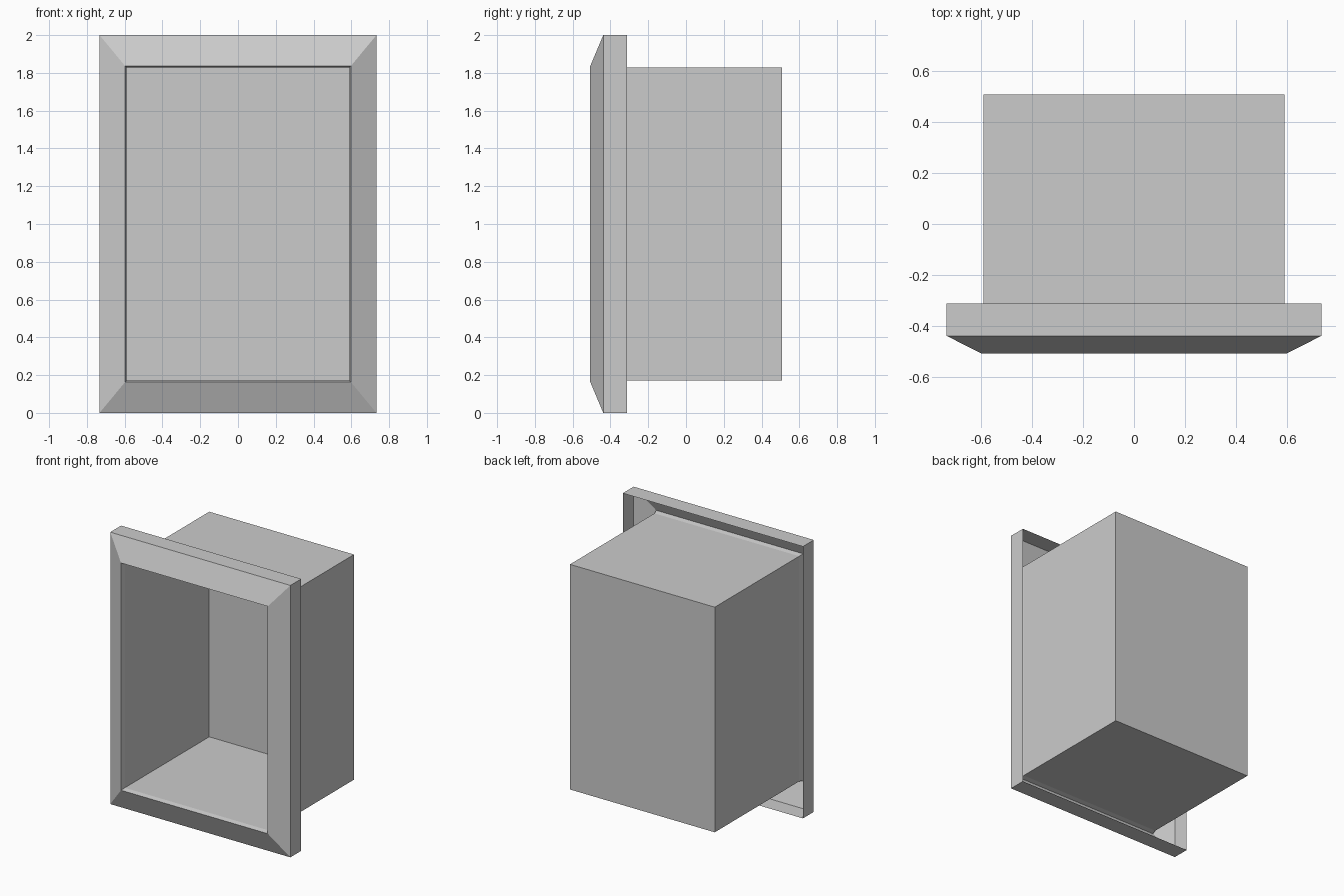
import bpy, bmesh

if "Cube" in bpy.data.objects:
    bpy.data.objects.remove(bpy.data.objects["Cube"])


def ring(bm, half_w, half_h, y):
    """Rectangular loop centred on x = 0, z = 1."""
    return [bm.verts.new((sx * half_w, y, 1 + sz * half_h))
            for sx, sz in ((-1, -1), (1, -1), (1, 1), (-1, 1))]


def bridge(bm, a, b):
    for i in range(4):
        j = (i + 1) % 4
        bm.faces.new((a[i], a[j], b[j], b[i]))


# Single-sheet wall niche: half width, half height, y of each loop
profile = [
    (0.733, 1.0, -0.312),    # open back edge of the rim
    (0.733, 1.0, -0.438),    # front edge of the rim
    (0.597, 0.836, -0.507),  # inner lip of the bevelled frame
    (0.589, 0.828, -0.475),  # slight flare into the box
    (0.589, 0.828, 0.507),   # back of the box
]

bm = bmesh.new()
loops = [ring(bm, *p) for p in profile]
for a, b in zip(loops, loops[1:]):
    bridge(bm, a, b)
bm.faces.new(loops[-1])  # back panel
bmesh.ops.recalc_face_normals(bm, faces=bm.faces[:])

# Face the front bevel towards -y
bm.faces.ensure_lookup_table()
if bm.faces[4].normal.y > 0:
    bmesh.ops.reverse_faces(bm, faces=bm.faces[:])

mesh = bpy.data.meshes.new("framed_niche")
bm.to_mesh(mesh)
bm.free()
bpy.context.collection.objects.link(bpy.data.objects.new("framed_niche", mesh))
